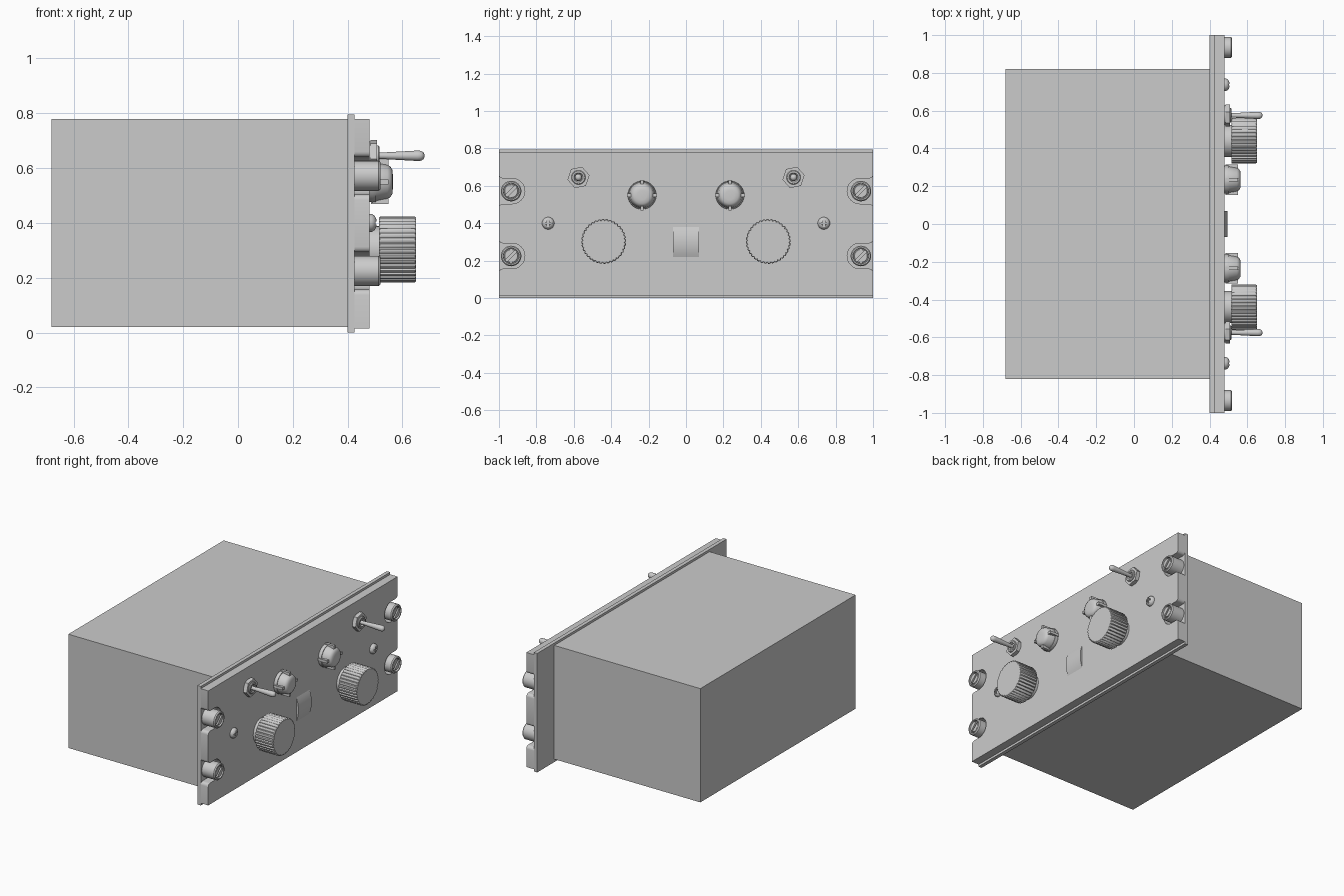
import bpy, bmesh
from math import sin, cos, pi, radians

if "Cube" in bpy.data.objects:
    bpy.data.objects.remove(bpy.data.objects["Cube"])


def finish(name, bm, smooth=True):
    bmesh.ops.recalc_face_normals(bm, faces=bm.faces)
    me = bpy.data.meshes.new(name)
    bm.to_mesh(me)
    bm.free()
    ob = bpy.data.objects.new(name, me)
    bpy.context.collection.objects.link(ob)
    if smooth:
        bpy.ops.object.select_all(action='DESELECT')
        ob.select_set(True)
        bpy.context.view_layer.objects.active = ob
        bpy.ops.object.shade_smooth_by_angle(angle=radians(35))
    return ob


def box(name, x0, x1, y0, y1, z0, z1):
    bm = bmesh.new()
    bmesh.ops.create_cube(bm, size=1)
    for v in bm.verts:
        v.co = ((x0 + x1) / 2 + v.co.x * (x1 - x0),
                (y0 + y1) / 2 + v.co.y * (y1 - y0),
                (z0 + z1) / 2 + v.co.z * (z1 - z0))
    return finish(name, bm, False)


def prism(name, outline, x0, x1, smooth=False):
    """Extrude a (y, z) outline along x."""
    bm = bmesh.new()
    f = bm.faces.new([bm.verts.new((x0, y, z)) for y, z in outline])
    top = bmesh.ops.extrude_face_region(bm, geom=[f])
    bmesh.ops.translate(bm, vec=(x1 - x0, 0, 0),
                        verts=[g for g in top['geom'] if isinstance(g, bmesh.types.BMVert)])
    return finish(name, bm, smooth)


def lathe(name, profile, y, z, segs=32, scale=lambda k: 1.0):
    """Turn an (x, radius) profile about an x-parallel axis, with capped ends."""
    bm = bmesh.new()
    rings = []
    for x, r in profile:
        rings.append([bm.verts.new((x, y + r * scale(k) * cos(2 * pi * k / segs),
                                    z + r * scale(k) * sin(2 * pi * k / segs)))
                      for k in range(segs)])
    for a, b in zip(rings, rings[1:]):
        for k in range(segs):
            n = (k + 1) % segs
            bm.faces.new((a[k], a[n], b[n], b[k]))
    bm.faces.new(rings[0])
    bm.faces.new(rings[-1])
    return finish(name, bm)


def rotated_bar(name, x0, x1, half_len, half_wid, y, z, ang, offset=0.0):
    """Bar lying in the panel plane, turned by ang about x, shifted along its length."""
    pts = [(offset + s * half_len, t * half_wid) for s, t in ((-1, -1), (1, -1), (1, 1), (-1, 1))]
    c, s = cos(ang), sin(ang)
    return prism(name, [(y + a * c - b * s, z + a * s + b * c) for a, b in pts], x0, x1)


def cut(ob, cutter):
    mod = ob.modifiers.new("cut", 'BOOLEAN')
    mod.operation, mod.solver, mod.object = 'DIFFERENCE', 'EXACT', cutter
    bpy.ops.object.select_all(action='DESELECT')
    ob.select_set(True)
    bpy.context.view_layer.objects.active = ob
    bpy.ops.object.modifier_apply(modifier=mod.name)
    bpy.data.objects.remove(cutter)


FACE = 0.48
SCREW_Z = (0.225, 0.572)

# housing and mounting flange
box("housing", -0.68, 0.40, -0.82, 0.82, 0.02, 0.78)
box("mounting_flange", 0.40, 0.425, -1, 1, 0, 0.795)

# front panel with U-shaped notches and rounded lips at both ends
edge = [(1, 0.015)]
R, F, CY = 0.068, 0.02, 0.93
for zc in SCREW_Z:
    lip = [(1 - F + F * cos(a), R + F - F * sin(a)) for a in (pi / 8 * i for i in range(5))]
    edge += [(y, zc - d) for y, d in lip]
    edge += [(CY - R * sin(pi * i / 16), zc - R * cos(pi * i / 16)) for i in range(17)]
    edge += [(y, zc + d) for y, d in reversed(lip)]
edge.append((1, 0.78))
prism("front_panel", edge + [(-y, z) for y, z in reversed(edge)], 0.425, FACE, True)

# thumbwheel bulging out of the panel centre
wheel = [(0.47, 0.22)]
wheel += [(0.48 + 0.016 * (1 - t * t), 0.30 + 0.08 * t) for t in (i / 6 - 1 for i in range(13))]
wheel.append((0.47, 0.38))
bm = bmesh.new()
f = bm.faces.new([bm.verts.new((x, -0.07, z)) for x, z in wheel])
ext = bmesh.ops.extrude_face_region(bm, geom=[f])
bmesh.ops.translate(bm, vec=(0, 0.14, 0),
                    verts=[g for g in ext['geom'] if isinstance(g, bmesh.types.BMVert)])
finish("thumbwheel", bm)

for side, s in (("left", -1), ("right", 1)):
    # slotted captive fasteners in the notches
    for level, zc in zip(("lower", "upper"), SCREW_Z):
        y = s * 0.935
        scr = lathe(f"{side}_{level}_fastener",
                    [(0.42, 0.055), (0.513, 0.055), (0.52, 0.049), (0.52, 0.042),
                     (0.508, 0.040), (0.508, 0.036), (0.516, 0.034)], y, zc)
        cut(scr, rotated_bar("slot_cutter", 0.498, 0.54, 0.037, 0.007, y, zc, radians(45)))

    # cross-head panel screws
    y, z = s * 0.737, 0.40
    head = lathe(f"{side}_panel_screw", [(0.475, 0.033), (0.488, 0.033), (0.498, 0.027),
                                         (0.504, 0.017), (0.506, 0.006)], y, z, 24)
    for ang in (0, pi / 2):
        cut(head, rotated_bar("cross_cutter", 0.496, 0.53, 0.02, 0.005, y, z, ang))

    # fluted rotary knobs on a plain collar
    y, z = s * 0.44, 0.303
    lathe(f"{side}_knob_collar", [(0.475, 0.085), (0.52, 0.085)], y, z)
    lathe(f"{side}_knob", [(0.515, 0.116), (0.519, 0.12), (0.645, 0.12), (0.65, 0.116)],
          y, z, 144, lambda k: (1, 1, 0.985, 0.945)[k % 4])

    # indicator lamps: collar, tapered lens, four radial fins
    y, z = s * 0.235, 0.55
    lathe(f"{side}_lamp_collar", [(0.475, 0.072), (0.49, 0.076), (0.503, 0.074), (0.503, 0.06)], y, z)
    lathe(f"{side}_lamp_lens", [(0.48, 0.07), (0.503, 0.07), (0.545, 0.062), (0.556, 0.056),
                                (0.563, 0.044), (0.565, 0.025)], y, z)
    for i in range(4):
        rotated_bar(f"{side}_lamp_fin_{i + 1}", 0.485, 0.55, 0.014, 0.009, y, z, i * pi / 2, 0.067)

    # toggle switches: washer, hex nut, bushing and lever
    y, z = s * 0.575, 0.645
    lathe(f"{side}_toggle_washer", [(0.475, 0.052), (0.486, 0.052)], y, z)
    hexagon = [(y + 0.06 * cos(pi / 3 * i + 0.2), z + 0.06 * sin(pi / 3 * i + 0.2)) for i in range(6)]
    prism(f"{side}_toggle_nut", hexagon, 0.484, 0.507)
    lathe(f"{side}_toggle_bushing", [(0.50, 0.038), (0.512, 0.038), (0.516, 0.034),
                                     (0.516, 0.025), (0.508, 0.02)], y, z)
    lathe(f"{side}_toggle_lever", [(0.50, 0.012), (0.53, 0.012), (0.60, 0.016), (0.655, 0.019),
                                   (0.668, 0.018), (0.676, 0.013), (0.68, 0.005)], y, z, 20)
